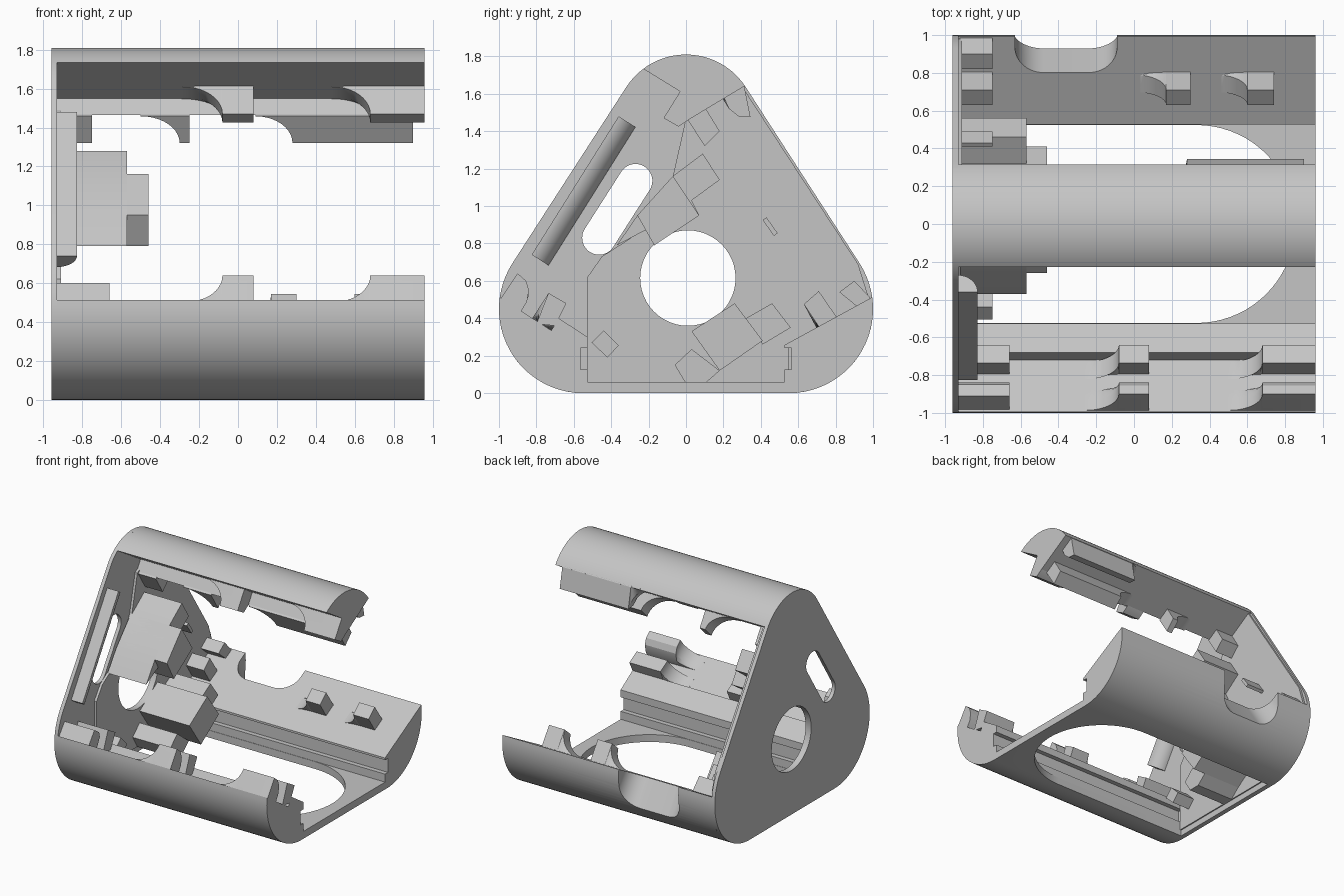
import bpy, bmesh, math
from mathutils import Vector

if "Cube" in bpy.data.objects:
    bpy.data.objects.remove(bpy.data.objects["Cube"])

grey = bpy.data.materials.new("plain_grey")
grey.diffuse_color = (0.56, 0.56, 0.56, 1)
grey.use_nodes = True
grey.node_tree.nodes["Principled BSDF"].inputs["Base Color"].default_value = grey.diffuse_color


def loft(name, rings, smooth=True):
    """Closed solid through rings of 3D points."""
    bm = bmesh.new()
    vs = [[bm.verts.new(p) for p in r] for r in rings]
    n = len(rings[0])
    bm.faces.new(vs[0])
    bm.faces.new(vs[-1])
    for a, b in zip(vs, vs[1:]):
        for i in range(n):
            bm.faces.new((a[i], a[(i + 1) % n], b[(i + 1) % n], b[i]))
    bmesh.ops.recalc_face_normals(bm, faces=bm.faces)
    me = bpy.data.meshes.new(name)
    bm.to_mesh(me)
    bm.free()
    me.materials.append(grey)
    ob = bpy.data.objects.new(name, me)
    bpy.context.collection.objects.link(ob)
    if smooth:
        smooth_it(ob)
    return ob


def smooth_it(ob):
    bpy.ops.object.select_all(action='DESELECT')
    ob.select_set(True)
    bpy.context.view_layer.objects.active = ob
    bpy.ops.object.shade_smooth_by_angle(angle=math.radians(25))


def prism(name, pts, x0, x1):
    """Extrude a (y, z) outline along x."""
    return loft(name, [[(x, y, z) for y, z in pts] for x in (x0, x1)])


def arc(cx, cy, r, a0, a1, n=24):
    return [(cx + r * math.cos(math.radians(a0 + (a1 - a0) * i / n)),
             cy + r * math.sin(math.radians(a0 + (a1 - a0) * i / n))) for i in range(n + 1)]


def cut(ob, cutter):
    m = ob.modifiers.new("cut", 'BOOLEAN')
    m.operation, m.solver, m.object = 'DIFFERENCE', 'EXACT', cutter
    bpy.context.view_layer.objects.active = ob
    bpy.ops.object.modifier_apply(modifier=m.name)


def hook(name, pts, base, normal, x0, x1, ramp=0.0):
    """Catch rising from a base line, with a concave quarter-round run-up in front of x0."""
    b, n = Vector(base), Vector(normal).normalized()
    steps = [(x0, 1.0), (x1, 1.0)]
    if ramp:
        steps = [(x0 - ramp + ramp * math.sin(a), max(0.01, 1 - math.cos(a)))
                 for a in (math.pi / 2 * i / 10 for i in range(10))] + steps
    rings = []
    for x, t in steps:
        ring = []
        for p in pts:
            p = Vector(p)
            p = p - n * ((1 - t) * max(0.0, (p - b).dot(n)))
            ring.append((x, p.x, p.y))
        rings.append(ring)
    return loft(name, rings)


# End plate: full rounded triangle
outline = arc(0.55, 0.45, 0.45, -90, 32.5) + arc(0, 1.43, 0.38, 32.5, 147.5) + arc(-0.55, 0.45, 0.45, 147.5, 270)
end_plate = prism("end_plate", outline, -0.96, -0.93)
liner = prism("end_plate_liner", [(-0.527, 0.05), (-0.527, 0.62), (-0.45, 0.73), (-0.2, 0.89), (-0.07, 1.16),
              (0, 1.47), (0.30, 1.64), (0.92, 0.69), (0.98, 0.50), (0.55, 0.24), (0.55, 0.05)], -0.935, -0.91)

# Bottom shell: two rounded corners and a grooved channel
shell_pts = (arc(-0.55, 0.45, 0.45, 172, 270) + arc(0.55, 0.45, 0.45, -90, 8) +
             [(0.527, 0.257), (0.527, 0.24), (0.565, 0.24), (0.565, 0.125), (0.527, 0.125), (0.527, 0.06),
              (-0.527, 0.06), (-0.527, 0.125), (-0.565, 0.125), (-0.565, 0.24), (-0.527, 0.24),
              (-0.527, 0.30), (-0.68, 0.40), (-0.72, 0.335)])
bottom_shell = prism("bottom_shell", shell_pts, -0.93, 0.96)

# Top shell
top_shell = prism("top_shell", arc(0, 1.43, 0.38, 34, 127) + [(0.07, 1.55), (0.02, 1.465)], -0.93, 0.96)

# Cutters
round_hole = prism("round_hole_cutter", arc(0.01, 0.615, 0.255, 0, 352.5, 47), -1.1, -0.8)
slot_hole = prism("slot_hole_cutter", arc(-0.27, 1.135, 0.09, 148, -32) + arc(-0.465, 0.83, 0.09, -32, -212), -1.1, -0.8)
floor_xy = [(-0.92, 0.524), (-0.92, -0.524)] + arc(0.33, 0, 0.524, -90, 90, 36)
floor_hole = loft("floor_hole_cutter", [[(x, y, z) for x, y in floor_xy] for z in (-0.1, 0.09)])
notch_xu = ([(-0.09, 0.5), (-0.63, 0.5)] + arc(-0.48, 0.15, 0.15, 180, 270, 12) +
            arc(-0.24, 0.15, 0.15, 270, 360, 12))
notch = loft("side_notch_cutter", [[(x, 0.80 + 0.84 * u + 0.54 * w, 0.41 + 0.54 * u - 0.84 * w)
                                    for x, u in notch_xu] for w in (-0.5, 0.6)])
for ob, cs in ((end_plate, (round_hole, slot_hole)), (liner, (round_hole, slot_hole)),
               (bottom_shell, (floor_hole, notch))):
    for c in cs:
        cut(ob, c)
    smooth_it(ob)
for c in (round_hole, slot_hole, floor_hole, notch):
    bpy.data.objects.remove(c)

# Quarter-round bar on the front edge of the end plate
bar_profile = [(-0.935, 0)] + arc(-0.935, 0, 0.107, 0, 90, 14)
bar = [[(x, y + 0.84 * u, z - 0.54 * u) for x, u in bar_profile]
       for y, z in ((-0.36, 1.48), (-0.825, 0.74))]
loft("quarter_round_bar", bar)

# Block mounts on the end plate
mounts = [
    ("upper_mount", [(0.09, 1.28), (0.18, 1.14), (0.03, 1.03), (0.07, 0.95), (-0.17, 0.79), (-0.20, 0.88),
                     (-0.37, 0.79), (-0.26, 0.95), (-0.07, 1.16)], -0.57),
    ("upper_mount_tip", [(-0.07, 1.16), (0.07, 0.95), (-0.17, 0.79), (-0.26, 0.95)], -0.46),
    ("lower_mount", [(0.26, 0.48), (0.41, 0.28), (0.18, 0.12), (0.03, 0.33)], -0.46),
    ("lower_mount_side", [(0.46, 0.48), (0.56, 0.35), (0.41, 0.26), (0.32, 0.40)], -0.57),
    ("lower_mount_foot", [(-0.06, 0.15), (0.03, 0.235), (0.18, 0.12), (0.1, 0.05), (0, 0.05)], -0.57),
    ("small_peg", [(-0.44, 0.335), (-0.36, 0.255), (-0.42, 0.19), (-0.505, 0.27)], -0.75),
    ("thin_rib", [(0.43, 0.94), (0.49, 0.855), (0.47, 0.84), (0.41, 0.925)], -0.75),
    ("outer_peg", [(0.90, 0.60), (0.985, 0.51), (0.93, 0.45), (0.82, 0.54)], -0.75),
]
for name, pts, x1 in mounts:
    prism(name, pts, -0.92, x1)

# Catches: outline, base point, base normal, spans (x0, x1, ramp)
catches = [
    ("front_top_catch", [(-0.03, 1.615), (-0.12, 1.47), (-0.04, 1.425), (0.02, 1.465), (0.08, 1.56)],
     (-0.23, 1.74), (-0.54, -0.84), [(-0.08, 0.08, 0.21), (0.68, 0.96, 0.2)]),
    ("front_outer_catch", [(-0.994, 0.50), (-0.90, 0.64), (-0.855, 0.60), (-0.84, 0.55), (-0.85, 0.49), (-0.885, 0.43)],
     (-0.994, 0.51), (0.54, 0.84), [(-0.08, 0.08, 0.18), (0.68, 0.96, 0.18)]),
    ("front_end_catch", [(-0.985, 0.50), (-0.91, 0.60), (-0.85, 0.56), (-0.84, 0.52), (-0.885, 0.43)],
     (-0.994, 0.51), (0.54, 0.84), [(-0.93, -0.66, 0)]),
    ("front_inner_catch", [(-0.80, 0.37), (-0.735, 0.535), (-0.64, 0.48), (-0.70, 0.36)],
     (-0.994, 0.51), (0.54, 0.84), [(-0.93, -0.66, 0), (-0.08, 0.08, 0.18), (0.68, 0.96, 0.18)]),
    ("back_catch", [(0.63, 0.475), (0.71, 0.545), (0.81, 0.40), (0.72, 0.34)],
     (0.53, 0.257), (-0.47, 0.88), [(-0.92, -0.75, 0), (0.17, 0.30, 0.17), (0.60, 0.74, 0.17)]),
    ("back_top_catch", [(0.10, 1.53), (0.18, 1.40), (0.1, 1.32), (0.01, 1.46)],
     (0.31, 1.65), (0.54, -0.84), [(-0.92, -0.75, 0), (-0.30, -0.25, 0.2), (0.28, 0.90, 0.19)]),
    ("back_top_outer_catch", [(0.31, 1.65), (0.345, 1.475), (0.28, 1.48), (0.23, 1.52), (0.2, 1.585)],
     (0.31, 1.65), (0.54, -0.84), [(0.28, 0.90, 0.1)]),
]
for name, pts, base, normal, spans in catches:
    for i, (x0, x1, ramp) in enumerate(spans):
        hook(f"{name}_{i + 1}", pts, base, normal, x0, x1, ramp)
